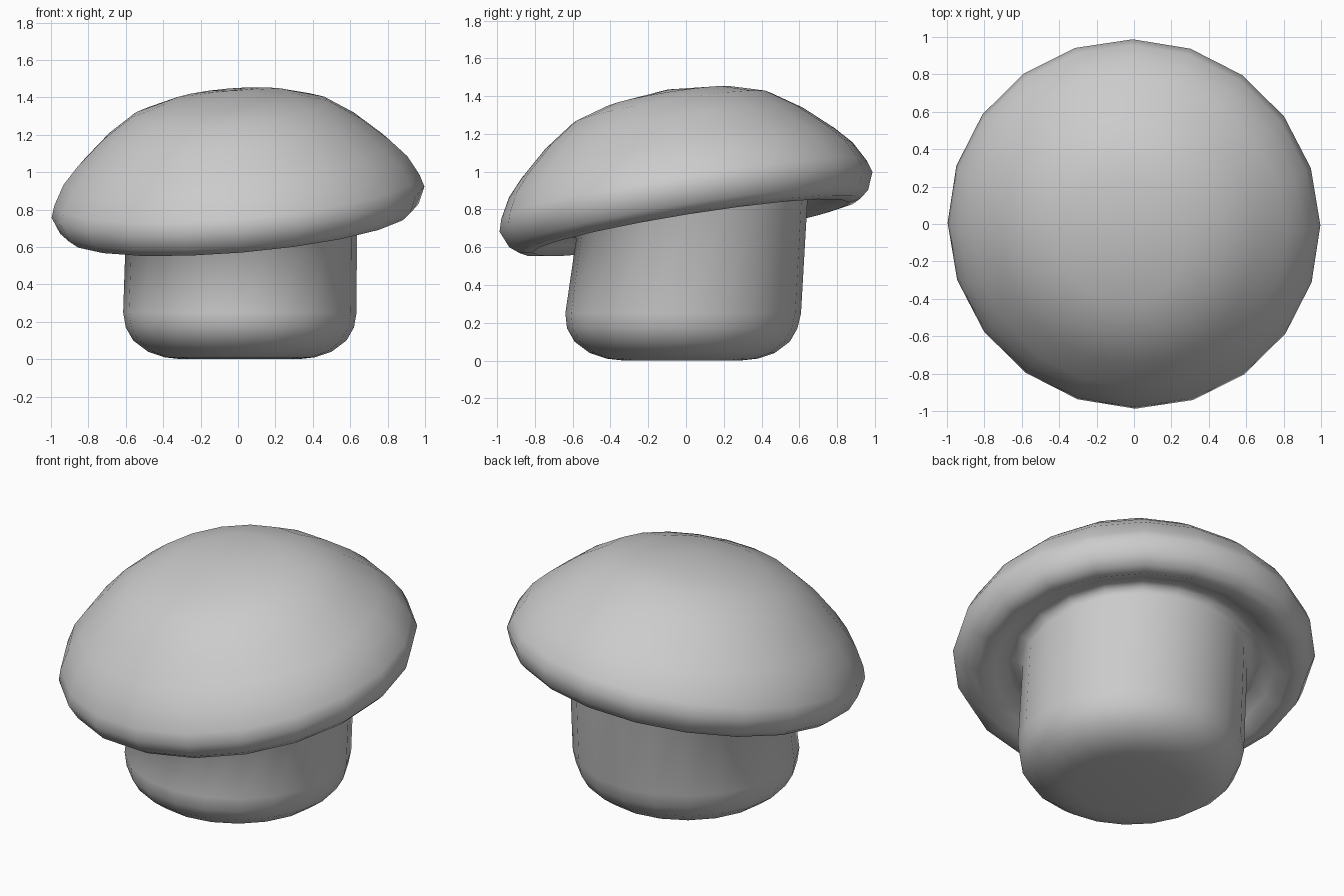
import bpy, bmesh
from math import pi, sin, cos, atan
from mathutils import Vector, Matrix

if "Cube" in bpy.data.objects:
    bpy.data.objects.remove(bpy.data.objects["Cube"])

SIDES = 20

# tilted frame of the cap: rim centre and lean towards +y / +x
axis = Vector((0.16, -0.085, 0)).normalized()
tilt = Matrix.Translation((0, 0, 0.84)) @ Matrix.Rotation(atan(0.181), 4, axis)

# stem rings: radius, height, centre offset x, y
stem = [(0.31, 0.0, 0.01, -0.02), (0.40, 0.01, 0.01, -0.02), (0.49, 0.04, 0.01, -0.02),
        (0.57, 0.10, 0.01, -0.02), (0.61, 0.17, 0.01, -0.02), (0.624, 0.25, 0.01, -0.015)]

# cap rings in the tilted frame: radius, height, from stem joint over the lip to the crown
cap = [(0.62, -0.10), (0.65, -0.068), (0.70, -0.055), (0.77, -0.095), (0.85, -0.138),
       (0.915, -0.128), (0.962, -0.09), (1.0, 0.0), (0.98, 0.065), (0.922, 0.172),
       (0.84, 0.262), (0.69, 0.397), (0.53, 0.505), (0.34, 0.563)]


def circle(r, h):
    return [Vector((r * cos(2 * pi * i / SIDES), r * sin(2 * pi * i / SIDES), h))
            for i in range(SIDES)]


bm = bmesh.new()
rings = []
for r, h, x, y in stem:
    rings.append([bm.verts.new(p + Vector((x, y, 0))) for p in circle(r, h)])
for k, (r, h) in enumerate(cap):
    # the joint rings shift slightly to follow the leaning stem
    shift = Vector((0.01, 0.015, 0)) if k == 0 else Vector()
    rings.append([bm.verts.new(tilt @ p + shift) for p in circle(r, h)])

# skin between rings
for a, b in zip(rings, rings[1:]):
    for i in range(SIDES):
        j = (i + 1) % SIDES
        bm.faces.new((a[i], a[j], b[j], b[i]))

# flat base and crown fan
bm.faces.new(rings[0][::-1])
apex = bm.verts.new(tilt @ Vector((0, 0, 0.605)))
for i in range(SIDES):
    bm.faces.new((rings[-1][i], rings[-1][(i + 1) % SIDES], apex))
bmesh.ops.recalc_face_normals(bm, faces=bm.faces)
for f in bm.faces:
    f.smooth = True

mesh = bpy.data.meshes.new("mushroom")
bm.to_mesh(mesh)
bm.free()
obj = bpy.data.objects.new("mushroom", mesh)
bpy.context.collection.objects.link(obj)
